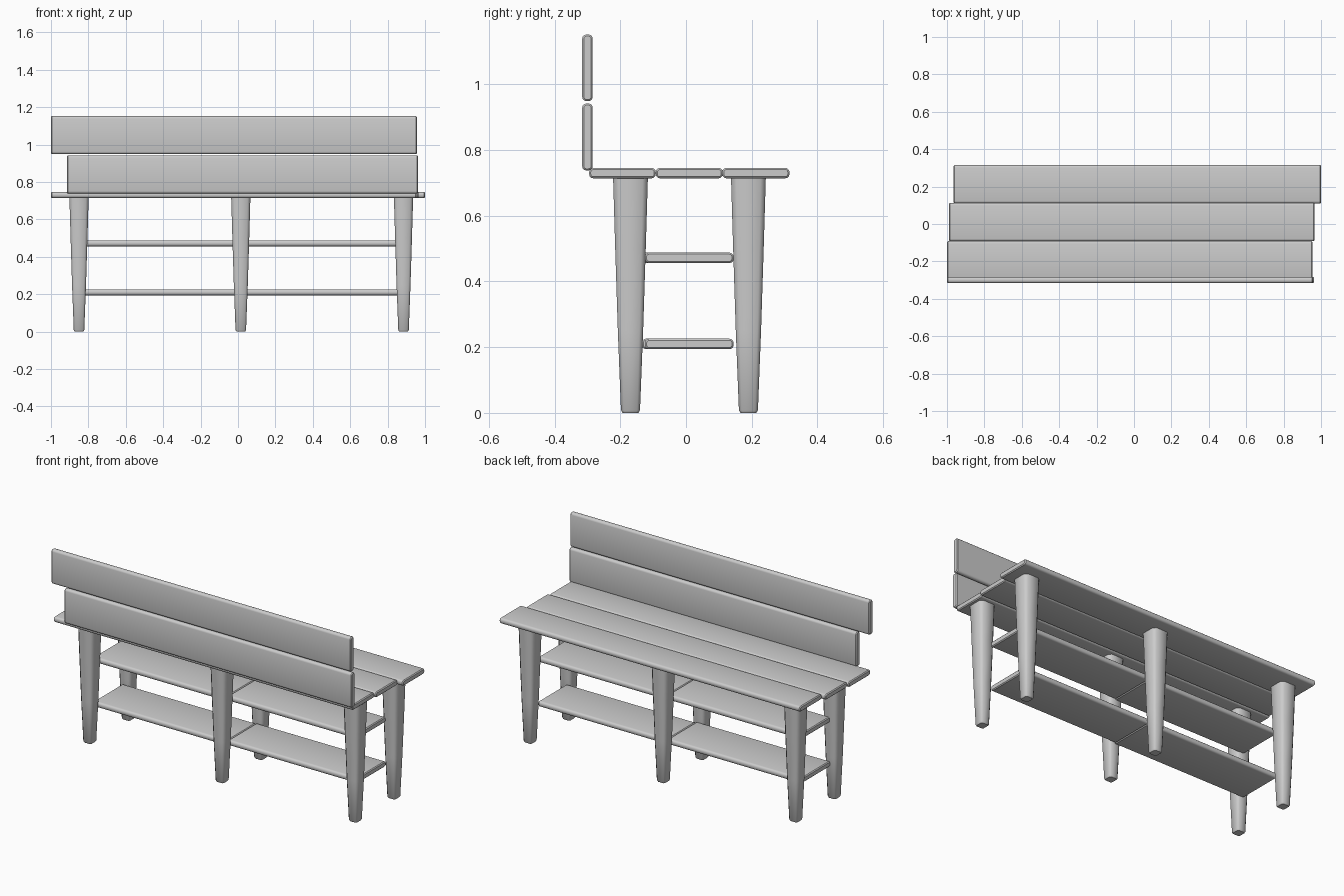
import bpy, bmesh, math

cube = bpy.data.objects.get("Cube")
if cube:
    bpy.data.objects.remove(cube, do_unlink=True)

wood = bpy.data.materials.new("grey_wood")
wood.use_nodes = True
GREY = (0.6, 0.6, 0.6, 1)
wood.diffuse_color = GREY
wood.node_tree.nodes["Principled BSDF"].inputs["Base Color"].default_value = GREY


def loft(name, rings, angle):
    """Skin a list of matching point rings, cap both ends."""
    bm = bmesh.new()
    loops = [[bm.verts.new(p) for p in ring] for ring in rings]
    n = len(loops[0])
    for a, b in zip(loops, loops[1:]):
        for i in range(n):
            j = (i + 1) % n
            bm.faces.new((a[i], a[j], b[j], b[i]))
    bm.faces.new(loops[0])
    bm.faces.new(loops[-1])
    bmesh.ops.recalc_face_normals(bm, faces=bm.faces)
    mesh = bpy.data.meshes.new(name)
    bm.to_mesh(mesh)
    bm.free()
    mesh.materials.append(wood)
    obj = bpy.data.objects.new(name, mesh)
    bpy.context.collection.objects.link(obj)
    bpy.ops.object.select_all(action='DESELECT')
    obj.select_set(True)
    bpy.context.view_layer.objects.active = obj
    bpy.ops.object.shade_smooth_by_angle(angle=math.radians(angle))
    return obj


def rounded_rect(half_a, half_b, radius, steps):
    """Outline of a rectangle with rounded (or chamfered) corners."""
    pts = []
    for k, (sa, sb) in enumerate(((1, 1), (-1, 1), (-1, -1), (1, -1))):
        for s in range(steps + 1):
            t = math.pi / 2 * (k + s / steps)
            pts.append((sa * (half_a - radius) + radius * math.cos(t),
                        sb * (half_b - radius) + radius * math.sin(t)))
    return pts


def plank(name, x0, x1, y0, y1, z0, z1):
    """Board along x with rounded long edges and lightly eased ends."""
    cy, cz, hy, hz = (y0 + y1) / 2, (z0 + z1) / 2, (y1 - y0) / 2, (z1 - z0) / 2
    ease = 0.005
    rings = []
    for x, e in ((x0, ease), (x0 + ease, 0), (x1 - ease, 0), (x1, ease)):
        outline = rounded_rect(hy - e, hz - e, 0.013 - e, 3)
        rings.append([(x, cy + a, cz + b) for a, b in outline])
    return loft(name, rings, 40)


def leg(name, x, y):
    """Tapered square leg with chamfered corners and an eased foot."""
    rings = []
    for z, h in ((0, 0.024), (0.008, 0.029), (0.25, 0.0385), (0.5, 0.0465), (0.718, 0.053)):
        rings.append([(x + a * 0.97, y + b, z) for a, b in rounded_rect(h, h, h * 0.3, 1)])
    return loft(name, rings, 48)


# Seat slats
plank("seat_slat_front", -1.0, 0.955, -0.295, -0.092, 0.714, 0.746)
plank("seat_slat_middle", -0.99, 0.965, -0.092, 0.112, 0.714, 0.746)
plank("seat_slat_back", -0.965, 1.0, 0.11, 0.315, 0.714, 0.746)

# Backrest boards
plank("backrest_upper", -1.0, 0.957, -0.316, -0.284, 0.949, 1.152)
plank("backrest_lower", -0.915, 0.963, -0.316, -0.284, 0.738, 0.942)

# Legs
for row, y in (("front", -0.169), ("back", 0.19)):
    for side, x in (("right", -0.85), ("middle", 0.015), ("left", 0.885)):
        leg(f"{row}_{side}_leg", x, y)

# Shelves between the legs, two boards on each level
for level, z in (("upper", 0.472), ("lower", 0.21)):
    plank(f"{level}_shelf_right", -0.85, 0.022, -0.135, 0.14, z - 0.016, z + 0.016)
    plank(f"{level}_shelf_left", 0.022, 0.865, -0.125, 0.145, z - 0.016, z + 0.016)
